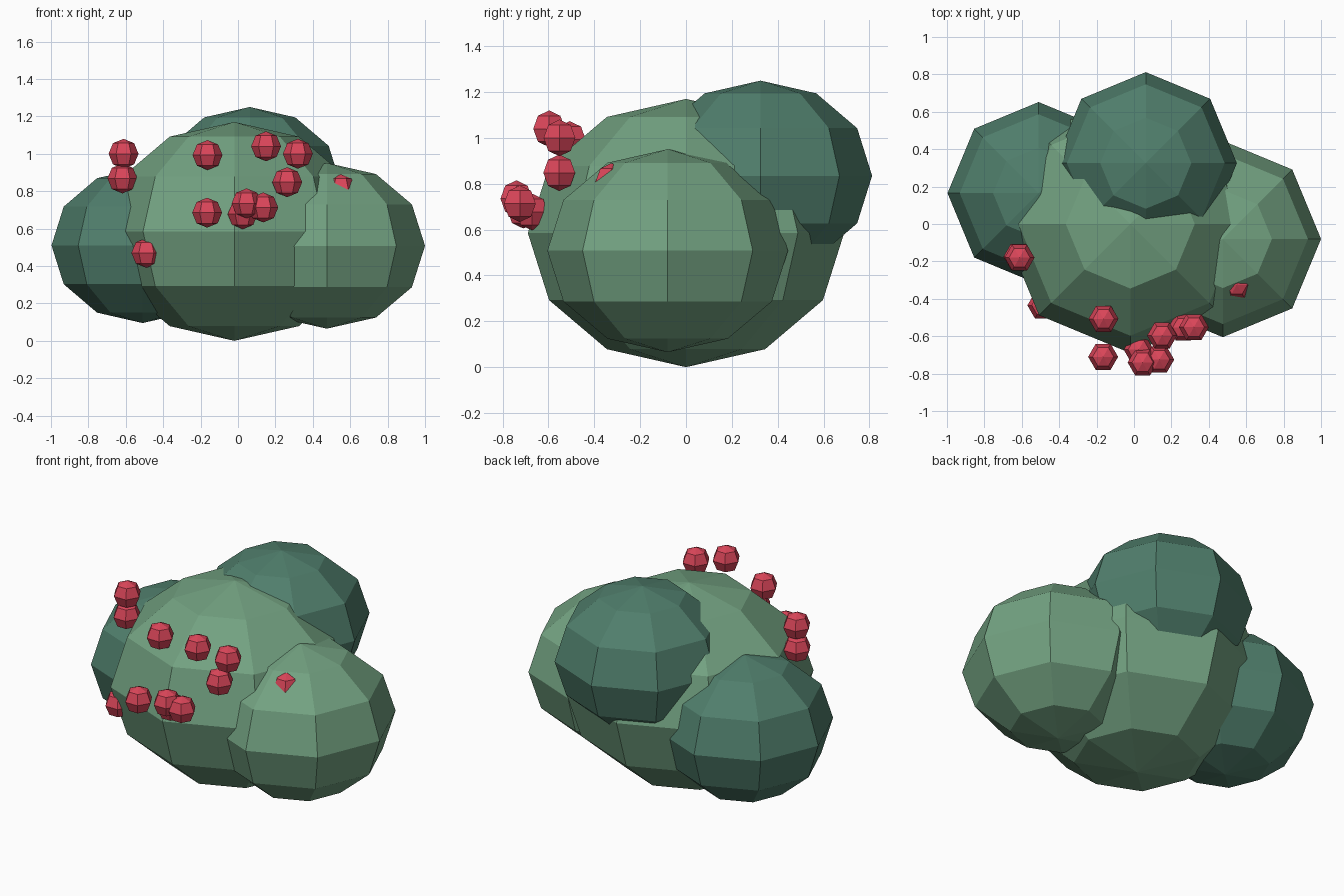
import bpy, bmesh
from math import pi
from mathutils import Matrix

if "Cube" in bpy.data.objects:
    bpy.data.objects.remove(bpy.data.objects["Cube"])


def material(name, color):
    m = bpy.data.materials.new(name)
    m.diffuse_color = (*color, 1)
    m.use_nodes = True
    m.node_tree.nodes["Principled BSDF"].inputs["Base Color"].default_value = m.diffuse_color
    return m


LIGHT = material("light_leaf", (0.17, 0.36, 0.22))
DARK = material("dark_leaf", (0.08, 0.21, 0.15))
RED = material("berry_red", (0.70, 0.06, 0.10))


def ball(name, centre, radius, height, segments, rings, mat):
    """Flat-faced UV sphere with a corner pointing along +x."""
    bm = bmesh.new()
    bmesh.ops.create_uvsphere(bm, u_segments=segments, v_segments=rings, radius=1)
    bmesh.ops.transform(bm, verts=bm.verts, matrix=Matrix.Diagonal(
        (radius, radius, height, 1)) @ Matrix.Rotation(pi / 2, 4, 'Z'))
    mesh = bpy.data.meshes.new(name)
    bm.to_mesh(mesh)
    bm.free()
    mesh.materials.append(mat)
    obj = bpy.data.objects.new(name, mesh)
    obj.location = centre
    bpy.context.collection.objects.link(obj)
    return obj


# Foliage clumps
ball("main_foliage", (-0.02, 0, 0.585), 0.69, 0.585, 8, 6, LIGHT)
ball("right_foliage", (0.475, -0.08, 0.508), 0.525, 0.443, 8, 6, LIGHT)
ball("left_foliage", (-0.51, 0.165, 0.51), 0.487, 0.415, 8, 6, DARK)
ball("back_foliage", (0.063, 0.325, 0.835), 0.487, 0.415, 8, 6, DARK)

# Berries
berries = [
    (-0.612, -0.18, 1.00), (-0.618, -0.175, 0.868), (-0.163, -0.507, 0.993),
    (0.15, -0.597, 1.04), (0.32, -0.552, 1.00), (0.263, -0.553, 0.848),
    (-0.165, -0.71, 0.685), (0.025, -0.672, 0.677), (0.046, -0.74, 0.735),
    (0.135, -0.725, 0.713), (-0.49, -0.435, 0.47), (0.55, -0.325, 0.81),
]
for i, p in enumerate(berries):
    ball(f"berry_{i + 1}", p, 0.08, 0.08, 6, 4, RED)
